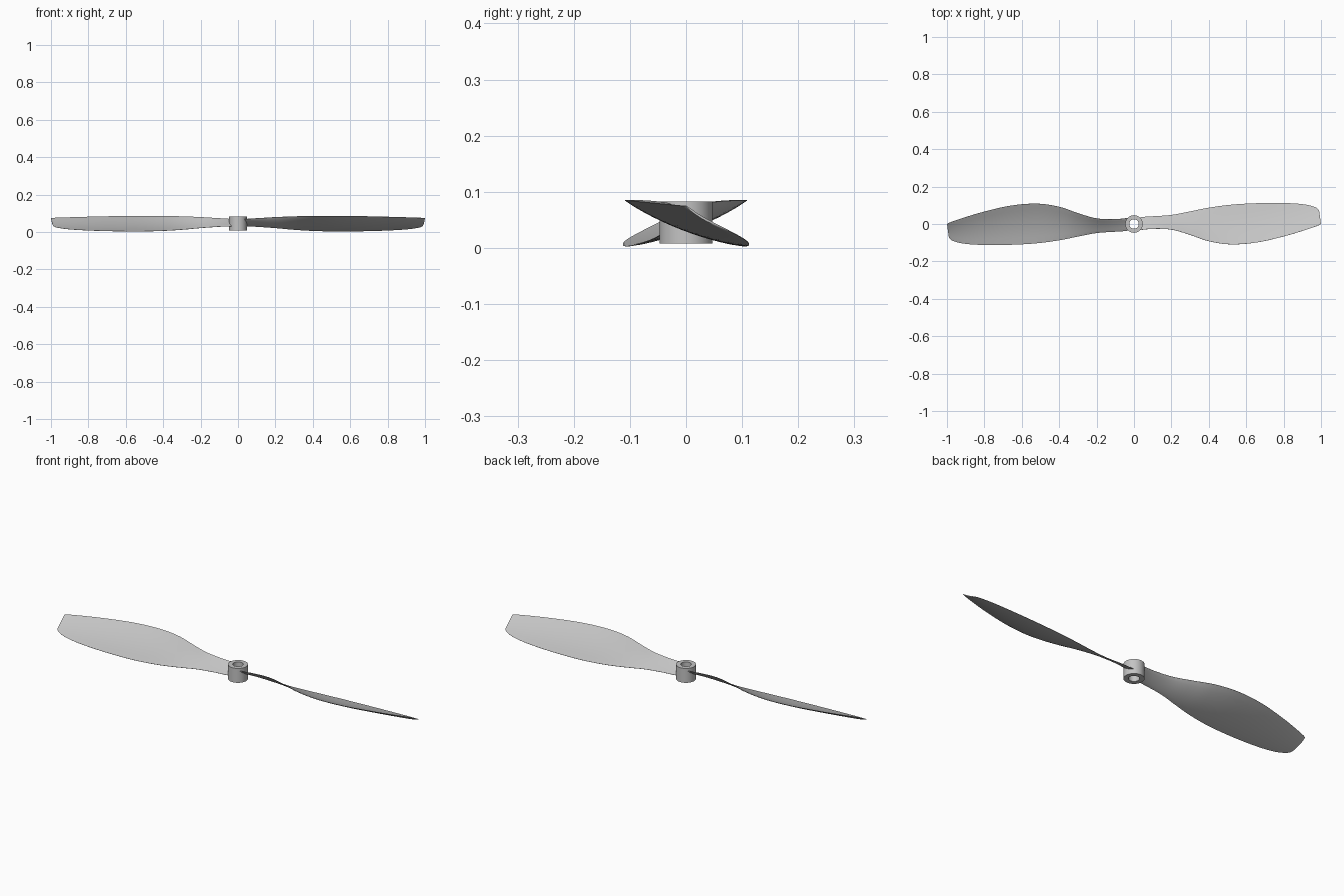
import bpy, bmesh, math
from mathutils import Vector

cube = bpy.data.objects.get("Cube")
if cube:
    bpy.data.objects.remove(cube, do_unlink=True)

grey = bpy.data.materials.new("light grey plastic")
grey.use_nodes = True
colour = (0.55, 0.55, 0.55, 1)
grey.diffuse_color = colour
grey.node_tree.nodes["Principled BSDF"].inputs["Base Color"].default_value = colour


def finish(bm, name, angle):
    bmesh.ops.recalc_face_normals(bm, faces=bm.faces)
    mesh = bpy.data.meshes.new(name)
    bm.to_mesh(mesh)
    bm.free()
    obj = bpy.data.objects.new(name, mesh)
    bpy.context.collection.objects.link(obj)
    mesh.materials.append(grey)
    bpy.ops.object.select_all(action='DESELECT')
    obj.select_set(True)
    bpy.context.view_layer.objects.active = obj
    bpy.ops.object.shade_smooth_by_angle(angle=math.radians(angle))
    return obj


def catmull(a, b, c, d, t):
    return 0.5 * (2 * b + (c - a) * t + (2 * a - 5 * b + 4 * c - d) * t * t
                  + (3 * b - a - 3 * c + d) * t ** 3)


# Hub: square ring profile swept round the shaft axis
def make_hub(inner, outer, bottom, top, sides=48):
    bm = bmesh.new()
    profile = [(inner, bottom), (outer, bottom), (outer, top), (inner, top)]
    rings = []
    for i in range(sides):
        a = math.tau * i / sides
        rings.append([bm.verts.new((r * math.cos(a), r * math.sin(a), z)) for r, z in profile])
    for i in range(sides):
        p, q = rings[i], rings[(i + 1) % sides]
        for k in range(4):
            m = (k + 1) % 4
            bm.faces.new((p[k], p[m], q[m], q[k]))
    return finish(bm, "hub", 30)


# Blade stations: x, then y and z of the low edge, y and z of the high edge
STATIONS = [
    (0.035, 0.037, 0.03, -0.032, 0.069),
    (0.10, 0.041, 0.028, -0.026, 0.073),
    (0.20, 0.048, 0.021, -0.030, 0.079),
    (0.30, 0.067, 0.012, -0.058, 0.083),
    (0.40, 0.087, 0.006, -0.092, 0.085),
    (0.52, 0.103, 0.003, -0.109, 0.085),
    (0.66, 0.111, 0.004, -0.098, 0.084),
    (0.80, 0.112, 0.008, -0.066, 0.081),
    (0.90, 0.106, 0.014, -0.036, 0.078),
    (0.96, 0.093, 0.022, -0.015, 0.076),
    (0.985, 0.078, 0.030, -0.005, 0.075),
    (0.992, 0.058, 0.040, 0.0, 0.075),
]


def blade_stations(steps=5):
    last = len(STATIONS) - 1
    out = []
    for i in range(last):
        quad = [STATIONS[min(max(j, 0), last)] for j in range(i - 1, i + 3)]
        out += [[catmull(*v, s / steps) for v in zip(*quad)] for s in range(steps)]
    return out + [list(STATIONS[-1])]


# Blade: thin cambered sections lofted from hub to tip
def make_blade(name, turn, chord_steps=12):
    bm = bmesh.new()
    rings = []
    for x, yl, zl, yh, zh in blade_stations():
        low = Vector((x, yl, zl))
        high = Vector((x + 0.008 * x ** 8, yh, zh))
        chord = high - low
        normal = Vector((0, -chord.z, chord.y)).normalized()
        if normal.z < 0:
            normal.negate()
        sag = 0.045 * chord.length
        thick = 0.007 - 0.003 * x

        def point(t, side):
            bulge = 4 * t * (1 - t)
            offset = -sag * bulge + side * thick * (0.2 + 0.8 * math.sqrt(bulge)) / 2
            p = low + chord * t + normal * offset
            return bm.verts.new((p.x * turn, p.y * turn, p.z))

        ts = [k / chord_steps for k in range(chord_steps + 1)]
        rings.append([point(t, 1) for t in ts] + [point(t, -1) for t in reversed(ts)])
    count = len(rings[0])
    for p, q in zip(rings, rings[1:]):
        for k in range(count):
            m = (k + 1) % count
            bm.faces.new((p[k], p[m], q[m], q[k]))
    # Close both ends
    half = count // 2
    for ring in (rings[0], rings[-1]):
        for k in range(half - 1):
            bm.faces.new((ring[k], ring[k + 1], ring[count - 2 - k], ring[count - 1 - k]))
    return finish(bm, name, 50)


make_hub(0.025, 0.047, 0.008, 0.083)
make_blade("left_blade", 1)
make_blade("right_blade", -1)
